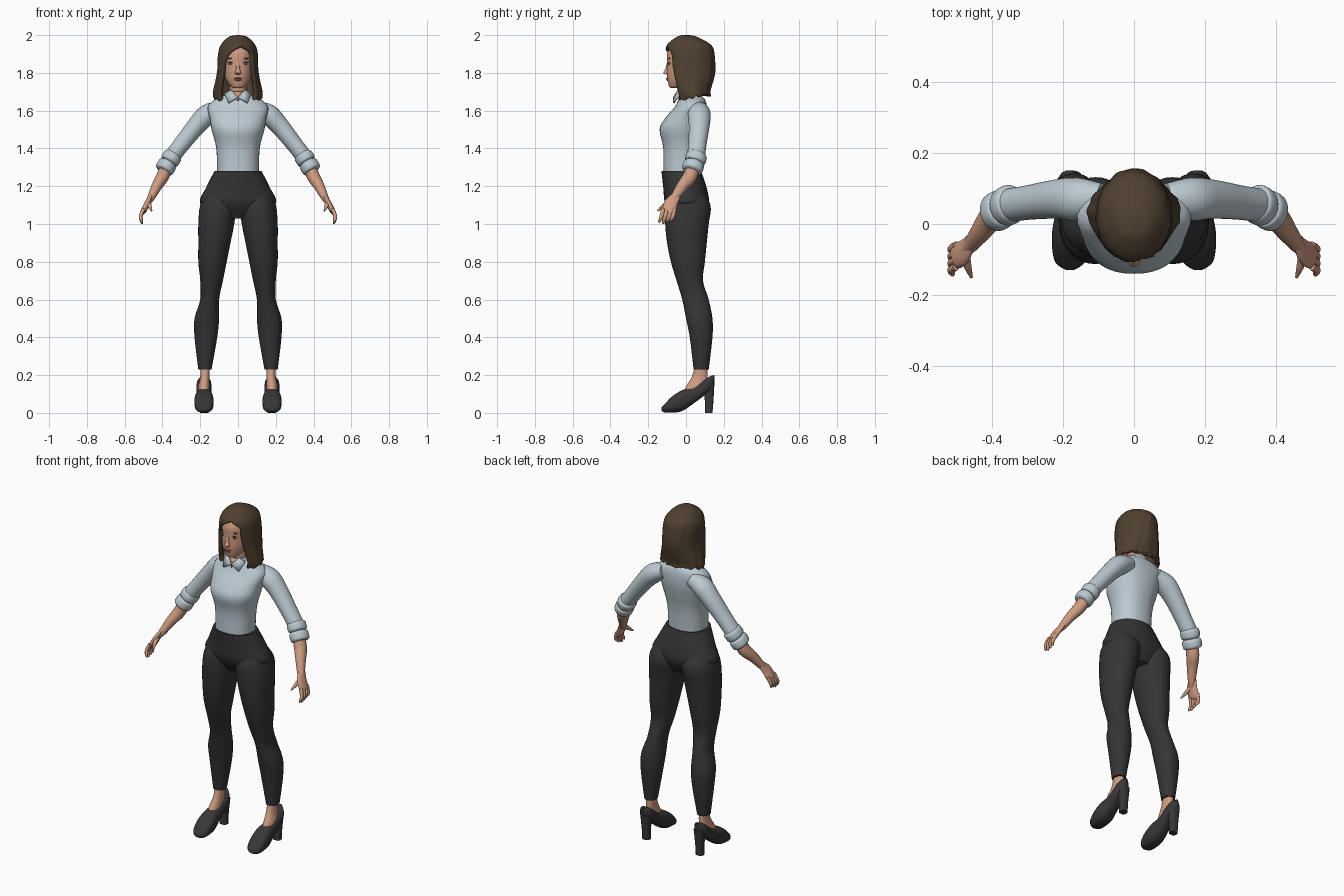
import bpy
import bmesh
from math import sin, cos, pi, radians, copysign
from mathutils import Vector
from mathutils.bvhtree import BVHTree

cube = bpy.data.objects.get("Cube")
if cube:
    bpy.data.objects.remove(cube)


def material(name, *colour):
    mat = bpy.data.materials.new(name)
    mat.use_nodes = True
    mat.diffuse_color = (*colour, 1)
    mat.node_tree.nodes["Principled BSDF"].inputs["Base Color"].default_value = (*colour, 1)
    return mat


SKIN = material("skin", .62, .33, .22)
SHIRT = material("pale blue cloth", .5, .59, .64)
PANTS = material("charcoal cloth", .035, .035, .036)
SHOE = material("dark leather", .04, .037, .039)
HAIR = material("brown hair", .078, .052, .03)
LIPS = material("lips", .42, .17, .13)
WHITE = material("eye white", .6, .56, .52)
IRIS = material("dark iris", .05, .03, .02)
parts = []


def add_object(name, bm, mat, recalculate=True):
    if recalculate:
        bmesh.ops.recalc_face_normals(bm, faces=bm.faces)
    mesh = bpy.data.meshes.new(name)
    bm.to_mesh(mesh)
    bm.free()
    mesh.materials.append(mat)
    obj = bpy.data.objects.new(name, mesh)
    bpy.context.scene.collection.objects.link(obj)
    parts.append(obj)
    return obj


def spline(keys, steps=4):
    """Catmull-Rom interpolation through tuples of numbers."""
    rows = []
    last = len(keys) - 1
    for i in range(last):
        neighbours = [keys[max(0, min(last, i + k))] for k in (-1, 0, 1, 2)]
        for step in range(steps):
            t = step / steps
            rows.append([b + (c - a) * t / 2 + (a - 2.5 * b + 2 * c - d / 2) * t * t
                         + (1.5 * (b - c) + (d - a) / 2) * t ** 3
                         for a, b, c, d in zip(*neighbours)])
    rows.append(list(keys[-1]))
    return rows


def superellipse(angle, power):
    return [copysign(abs(w) ** (2 / power), w) for w in (cos(angle), sin(angle))]


def skin_rings(name, rings, mat, side):
    """Join rings of points into a closed surface, mirrored when side is -1."""
    bm = bmesh.new()
    loops = [[bm.verts.new((p.x * side, p.y, p.z)) for p in ring] for ring in rings]
    for lower, upper in zip(loops, loops[1:]):
        for k in range(len(lower)):
            bm.faces.new((lower[k - 1], lower[k], upper[k], upper[k - 1]))
    bm.faces.new(loops[0])
    bm.faces.new(loops[-1])
    return add_object(name, bm, mat)


def upright(name, rows, mat, side=1, power=2.1, sides=36):
    """Level rings: height, half width (or inner and outer x), front y, back y."""
    rings = []
    for z, *xs, front, back in spline(rows):
        inner, outer = xs if len(xs) > 1 else (-xs[0], xs[0])
        ring = []
        for k in range(sides):
            c, s = superellipse(2 * pi * k / sides, power)
            ring.append(Vector(((inner + outer + (outer - inner) * c) / 2,
                                (front + back + (back - front) * s) / 2, z)))
        rings.append(ring)
    return skin_rings(name, rings, mat, side)


def limb(name, rows, mat, side=1, depth=1.1, sides=20):
    """Rings across a path: x, y, z, radius; depth widens them front to back."""
    rows = spline(rows)
    rings = []
    for i, (x, y, z, radius) in enumerate(rows):
        before, after = rows[max(i - 1, 0)], rows[min(i + 1, len(rows) - 1)]
        along = Vector(after[:3]) - Vector(before[:3])
        u = Vector((0, 1, 0)).cross(along).normalized()
        v = along.cross(u).normalized() * depth
        angles = [2 * pi * k / sides for k in range(sides)]
        rings.append([Vector((x, y, z)) + (u * cos(a) + v * sin(a)) * radius for a in angles])
    return skin_rings(name, rings, mat, side)


def blob(name, centre, size, mat):
    bm = bmesh.new()
    bmesh.ops.create_uvsphere(bm, u_segments=16, v_segments=10, radius=1)
    bmesh.ops.scale(bm, vec=size, verts=bm.verts)
    bmesh.ops.translate(bm, vec=centre, verts=bm.verts)
    add_object(name, bm, mat)


def thicken(obj, thickness, offset):
    modifier = obj.modifiers.new("thickness", "SOLIDIFY")
    modifier.thickness, modifier.offset = thickness, offset


def plate(name, points, mat, side=1):
    bm = bmesh.new()
    bm.faces.new([bm.verts.new((x * side, y, z)) for x, y, z in points])
    thicken(add_object(name, bm, mat), .008, 0)


# Shirt body, collar band and open neckline
upright("shirt_body", [
    (1.25, .11, -.12, .07), (1.4, .115, -.12, .08), (1.5, .14, -.14, .1),
    (1.56, .15, -.11, .11), (1.62, .16, -.06, .11), (1.66, .12, -.04, .1),
    (1.69, .05, -.03, .07)], SHIRT, power=2.25)
upright("collar_band", [(1.66, .07, -.04, .09), (1.7, .055, -.035, .075)], SHIRT)
plate("neck_opening", [(-.03, -.04, 1.7), (.03, -.04, 1.7), (0, -.06, 1.65)], SKIN)

# Trouser hips
upright("trouser_hips", [
    (1.28, .125, -.13, .08), (1.19, .17, -.12, .11), (1.11, .2, -.11, .12),
    (1.03, .1, -.06, .08)], PANTS)

# Neck, head and nose
upright("neck", [(1.66, .045, -.03, .07), (1.8, .045, -.04, .06)], SKIN)
head = upright("head", [
    (1.72, .02, -.08, -.04), (1.73, .04, -.09, -.01), (1.78, .07, -.1, .07),
    (1.85, .08, -.1, .11), (1.9, .08, -.1, .12), (1.94, .07, -.08, .11),
    (1.97, .04, -.05, .08)], SKIN)
upright("nose", [
    (1.79, .01, -.1, -.09), (1.8, .016, -.12, -.09), (1.82, .01, -.11, -.09),
    (1.86, .01, -.1, -.09)], SKIN, sides=16)

# Face details sit on the head surface
bm = bmesh.new()
bm.from_mesh(head.data)
surface = BVHTree.FromBMesh(bm)
bm.free()


def on_face(x, z, lift=0):
    hit = surface.ray_cast(Vector((x, -1, z)), Vector((0, 1, 0)))[0]
    return Vector((x, hit.y - lift, z))


blob("upper_lip", on_face(0, 1.771), (.024, .006, .004), LIPS)
blob("lower_lip", on_face(0, 1.763), (.02, .007, .005), LIPS)
for side, label in ((1, "left"), (-1, "right")):
    eye_x = side * .039
    blob(label + "_eye", on_face(eye_x, 1.85), (.015, .006, .006), WHITE)
    blob(label + "_iris", on_face(eye_x, 1.85, .004), (.006, .004, .006), IRIS)
    blob(label + "_lash", on_face(eye_x, 1.857, .002), (.017, .004, .002), IRIS)
    blob(label + "_eyebrow", on_face(eye_x, 1.877), (.02, .005, .003), HAIR)

# Hair: a wavy shell, open over the face by a half angle in degrees, parted to one side
hair_rows = spline([
    (2, .01, -.02, .02, 0), (1.99, .05, -.05, .06, 0), (1.95, .09, -.1, .13, 0),
    (1.9, .105, -.11, .15, 36), (1.8, .11, -.11, .155, 50), (1.7, .13, -.07, .13, 45),
    (1.67, .13, -.06, .13, 42)], 5)
COLUMNS = 60
bm = bmesh.new()
grid = []
for i, (z, width, front, back, opening) in enumerate(hair_rows):
    t = i / (len(hair_rows) - 1)
    start = radians(max(opening, 0))
    parting = max(0, min(.25, 2.5 * (z - 1.85)))
    row = []
    for j in range(COLUMNS + 1):
        a = start + (2 * pi - 2 * start) * j / COLUMNS
        wave = 1 + t * (.014 * sin(11 * a) + .01 * sin(17 * a + 5 * t))
        drop = t ** 4 * (.02 * cos(a) + .006 * sin(13 * a))
        a += parting
        row.append(bm.verts.new((width * wave * sin(a),
                                 (front + back - (back - front) * wave * cos(a)) / 2, z - drop)))
    grid.append(row)
for upper, lower in zip(grid, grid[1:]):
    for j in range(COLUMNS):
        bm.faces.new((upper[j], lower[j], lower[j + 1], upper[j + 1]))
bm.faces.new(grid[0][:COLUMNS])
bmesh.ops.remove_doubles(bm, verts=bm.verts, dist=.0001)
thicken(add_object("hair", bm, HAIR, recalculate=False), .02, -1)

# Paired parts
for side, label in ((1, "left"), (-1, "right")):
    plate(label + "_collar_flap", [
        (0, -.065, 1.67), (.05, -.065, 1.64), (.07, -.03, 1.69), (.035, -.04, 1.71)], SHIRT, side)

    # Sleeve with a cuff of two rolls
    limb(label + "_sleeve", [
        (.09, .07, 1.61, .04), (.16, .07, 1.58, .055), (.22, .07, 1.52, .05),
        (.3, .06, 1.42, .044), (.37, .05, 1.33, .043)], SHIRT, side, sides=28)
    cuff_top, cuff_end = Vector((.34, .06, 1.37)), Vector((.395, .03, 1.28))
    for roll, place in enumerate(("upper", "lower")):
        limb(f"{label}_{place}_cuff_roll", [
            (*cuff_top.lerp(cuff_end, t + roll / 2), radius)
            for t, radius in ((0, .04), (.1, .05), (.4, .05), (.5, .04))], SHIRT, side, sides=28)

    # Forearm, palm, fingers and thumb
    limb(label + "_forearm", [
        (.37, .04, 1.32, .033), (.4, .02, 1.25, .034), (.43, -.02, 1.2, .028),
        (.46, -.06, 1.14, .02), (.48, -.08, 1.11, .014)], SKIN, side)
    limb(label + "_palm", [
        (.46, -.05, 1.15, .01), (.48, -.08, 1.11, .015), (.5, -.09, 1.07, .015),
        (.505, -.095, 1.06, .01)], SKIN, side, depth=2.4)
    for i, finger in enumerate(("index", "middle", "ring", "little")):
        y = -.12 + i * .02
        tip = 1 + .006 * abs(i - 1)
        limb(f"{label}_{finger}_finger", [
            (.5, y, 1.08, .01), (.515, y - .01, 1.04, .01), (.51, y - .02, tip + .01, .007),
            (.507, y - .02, tip, .003)], SKIN, side, sides=10)
    limb(label + "_thumb", [
        (.475, -.07, 1.12, .013), (.47, -.11, 1.1, .012), (.457, -.15, 1.07, .004)],
        SKIN, side, sides=10)

    # Trouser leg: inner and outer edges, front and back
    upright(label + "_trouser_leg", [
        (1.18, .03, .16, -.08, .08), (1.1, .01, .2, -.11, .13), (1, .02, .21, -.11, .12),
        (.9, .04, .21, -.1, .11), (.8, .06, .21, -.08, .1), (.7, .08, .2, -.05, .09),
        (.6, .1, .2, -.02, .12), (.5, .1, .23, 0, .14), (.4, .11, .23, .02, .14),
        (.23, .14, .21, .04, .12)], PANTS, side)

    # Foot, heel, and shoe rings along y: y, sole, top, half width
    upright(label + "_foot", [
        (.26, .15, .2, .05, .11), (.19, .15, .2, .03, .115), (.14, .15, .21, 0, .11),
        (.1, .15, .21, -.02, .08)], SKIN, side)
    upright(label + "_heel", [(0, .155, .2, .1, .14), (.06, .155, .2, .1, .145),
                              (.15, .145, .21, .09, .15)], SHOE, side, power=3)
    shoe_rings = []
    for y, sole, top, width in spline([
            (-.13, .01, .03, .01), (-.11, .002, .05, .04), (-.07, .002, .09, .05),
            (-.02, .01, .12, .05), (.04, .05, .14, .04), (.12, .11, .19, .038),
            (.15, .14, .2, .012)]):
        curve = [superellipse(2 * pi * k / 28, 2.5) for k in range(28)]
        shoe_rings.append([Vector((.18 + width * c, y, (sole + top + (top - sole) * s) / 2))
                           for c, s in curve])
    skin_rings(label + "_shoe", shoe_rings, SHOE, side)

# Smooth shading with sharp rims kept
bpy.ops.object.select_all(action="DESELECT")
for obj in parts:
    obj.select_set(True)
bpy.context.view_layer.objects.active = parts[0]
bpy.ops.object.shade_smooth_by_angle(angle=radians(45))
